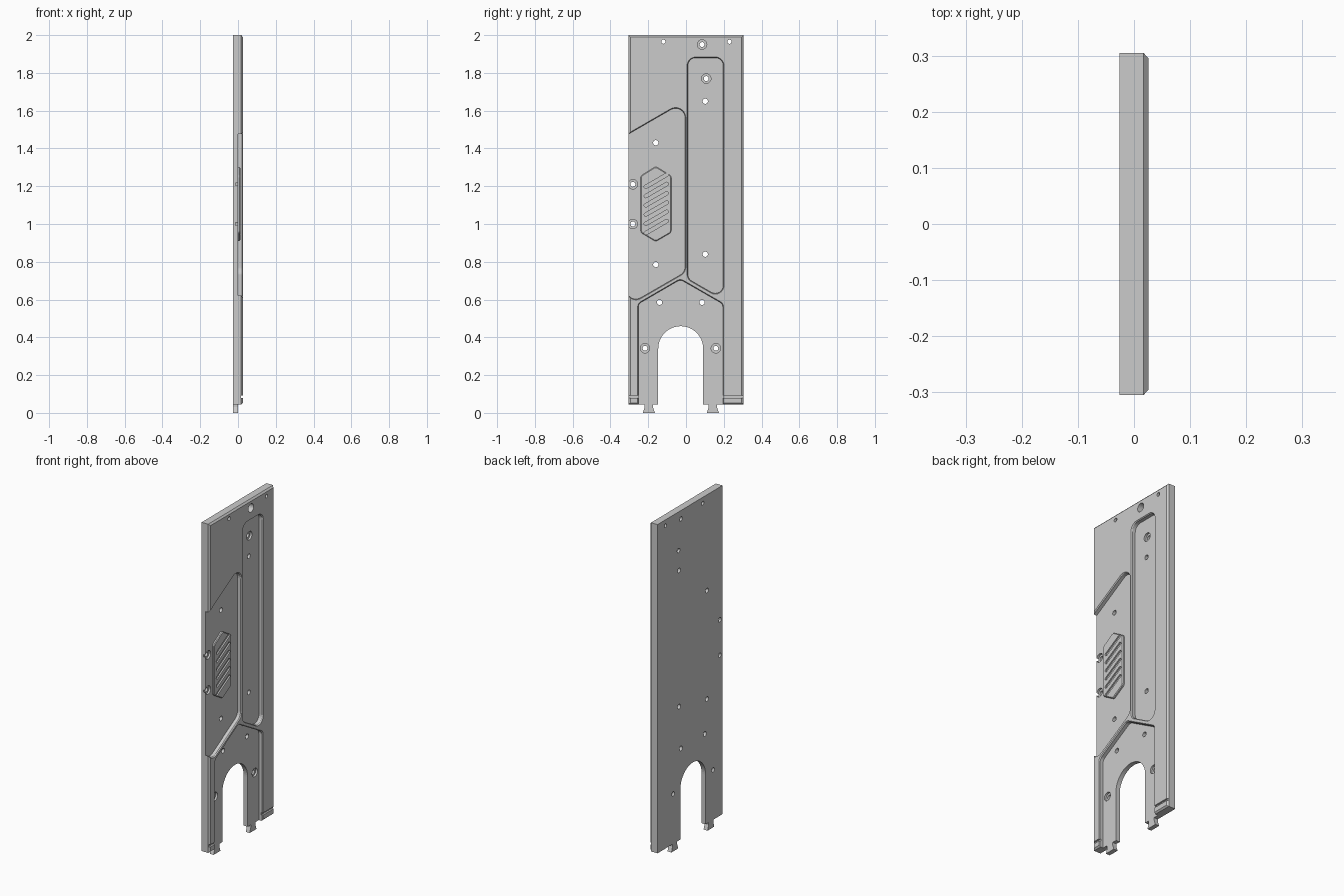
import bpy, bmesh, math
from mathutils import Vector

cube = bpy.data.objects.get("Cube")
if cube:
    bpy.data.objects.remove(cube, do_unlink=True)

BACK, FLOOR, FACE = -0.026, 0.0, 0.026   # plate levels along x
OUT = 0.05                               # cutters overshoot to here

grey = bpy.data.materials.new("plain grey")
grey.use_nodes = True
grey.diffuse_color = (0.6, 0.6, 0.6, 1)
grey.node_tree.nodes["Principled BSDF"].inputs["Base Color"].default_value = (0.6, 0.6, 0.6, 1)


def loft(name, layers):
    """Closed solid through (x, outline) layers of equal point count."""
    bm = bmesh.new()
    rings = [[bm.verts.new((x, y, z)) for y, z in loop] for x, loop in layers]
    n = len(rings[0])
    for a, b in zip(rings, rings[1:]):
        for i in range(n):
            j = (i + 1) % n
            bm.faces.new((a[i], a[j], b[j], b[i]))
    bm.faces.new(rings[0])
    bm.faces.new(rings[-1])
    bmesh.ops.recalc_face_normals(bm, faces=bm.faces)
    mesh = bpy.data.meshes.new(name)
    bm.to_mesh(mesh)
    bm.free()
    mesh.materials.append(grey)
    obj = bpy.data.objects.new(name, mesh)
    bpy.context.scene.collection.objects.link(obj)
    return obj


def rect(y0, y1, z0, z1):
    return [(y0, z0), (y1, z0), (y1, z1), (y0, z1)]


def circle(y, z, r, n=24):
    return [(y + r * math.cos(math.tau * i / n), z + r * math.sin(math.tau * i / n)) for i in range(n)]


def rounded(points, r, grow=0.0, steps=8):
    """Fillet a counter-clockwise convex outline, optionally grown outward."""
    pts = [Vector(p) for p in points]
    loop = []
    for i, p in enumerate(pts):
        u = (pts[i - 1] - p).normalized()
        v = (pts[(i + 1) % len(pts)] - p).normalized()
        angle = u.angle(v)
        centre = p + (u + v).normalized() * r / math.sin(angle / 2)
        start = math.atan2(u.x, -u.y)
        for k in range(steps + 1):
            a = start + (math.pi - angle) * k / steps
            loop.append(tuple(centre + Vector((math.cos(a), math.sin(a))) * (r + grow)))
    return loop


def cut(target, cutter):
    cutter.hide_render = True
    mod = target.modifiers.new("cut", "BOOLEAN")
    mod.operation = "DIFFERENCE"
    mod.solver = "EXACT"
    mod.object = cutter
    bpy.context.view_layer.objects.active = target
    bpy.ops.object.modifier_apply(modifier=mod.name)
    bpy.data.objects.remove(cutter, do_unlink=True)


def pocket(target, points, r):
    """Recess with a small chamfer around its mouth."""
    lip, slope = 0.02, 0.7
    cut(target, loft("pocket_cutter", [
        (FLOOR, rounded(points, r)),
        (lip, rounded(points, r)),
        (OUT, rounded(points, r, (OUT - lip) * slope))]))


# Main plate with chamfered front rim
full = rect(-0.305, 0.305, 0.045, 2.0)
plate = loft("main_plate", [(BACK, full), (0.017, full),
                            (FACE, rect(-0.295, 0.295, 0.053, 1.99))])

# Side, long and lower recesses
pocket(plate, [(-0.4, 0.70), (-0.27, 0.592), (-0.005, 0.745),
               (-0.005, 1.649), (-0.4, 1.421)], 0.05)
pocket(plate, [(0.01, 0.71), (0.197, 0.602), (0.197, 1.88), (0.01, 1.88)], 0.042)
pocket(plate, [(-0.252, -0.2), (0.195, -0.2), (0.195, 0.577),
               (-0.03, 0.706), (-0.252, 0.577)], 0.03)

# Arched opening between the legs
arch = [(-0.028 + 0.119 * math.cos(math.pi * i / 32), 0.34 + 0.119 * math.sin(math.pi * i / 32))
        for i in range(33)]
arch += [(-0.147, -0.1), (0.091, -0.1)]
cut(plate, loft("arch_cutter", [(-OUT, arch), (OUT, arch)]))

# Grooves across the bottom of both edge strips
for y0, y1 in ((-0.4, -0.24), (0.18, 0.4)):
    groove = rect(y0, y1, 0.08, 0.093)
    cut(plate, loft("groove_cutter", [(0.016, groove), (OUT, groove)]))

# Plain through holes
for y, z, r in ((-0.12, 1.965, 0.011), (0.23, 1.965, 0.011), (0.102, 1.65, 0.014),
                (0.102, 0.84, 0.014), (-0.16, 1.43, 0.014), (-0.16, 0.785, 0.014),
                (-0.14, 0.585, 0.014), (0.085, 0.585, 0.014)):
    hole = circle(y, z, r)
    cut(plate, loft("hole_cutter", [(-OUT, hole), (OUT, hole)]))

# Counterbored screw holes
for y, z in ((0.085, 1.95), (0.107, 1.77), (-0.281, 1.21), (-0.281, 1.0),
             (-0.217, 0.342), (0.158, 0.342)):
    inner, outer = circle(y, z, 0.013), circle(y, z, 0.025)
    cut(plate, loft("screw_cutter", [(-OUT, inner), (-0.012, inner), (-0.012, outer), (OUT, outer)]))

# Raised six-sided grip panel with slanted slots
hexagon = [(-0.24, 0.955), (-0.16, 0.907), (-0.078, 0.955),
           (-0.078, 1.255), (-0.16, 1.305), (-0.24, 1.255)]
grip = loft("grip_panel", [(-0.002, rounded(hexagon, 0.02, 0.0)),
                           (0.008, rounded(hexagon, 0.02, 0.0)),
                           (0.012, rounded(hexagon, 0.02, -0.004))])
along = Vector((math.cos(math.pi / 6), math.sin(math.pi / 6)))
across = Vector((-along.y, along.x)) * 0.009
for i in range(6):
    mid = Vector((-0.157, 0.984 + 0.049 * i))
    a, b = mid - along * 0.073, mid + along * 0.073
    slot = rounded([a - across, b - across, b + across, a + across], 0.0085, steps=5)
    cut(grip, loft("slot_cutter", [(0.004, slot), (OUT, slot)]))

# Dovetail feet
for name, y in (("front_foot", -0.197), ("rear_foot", 0.142)):
    foot = [(y - 0.032, 0), (y + 0.032, 0), (y + 0.022, 0.03),
            (y + 0.022, 0.045), (y - 0.022, 0.045), (y - 0.022, 0.03)]
    loft(name, [(BACK, foot), (FLOOR, foot)])
